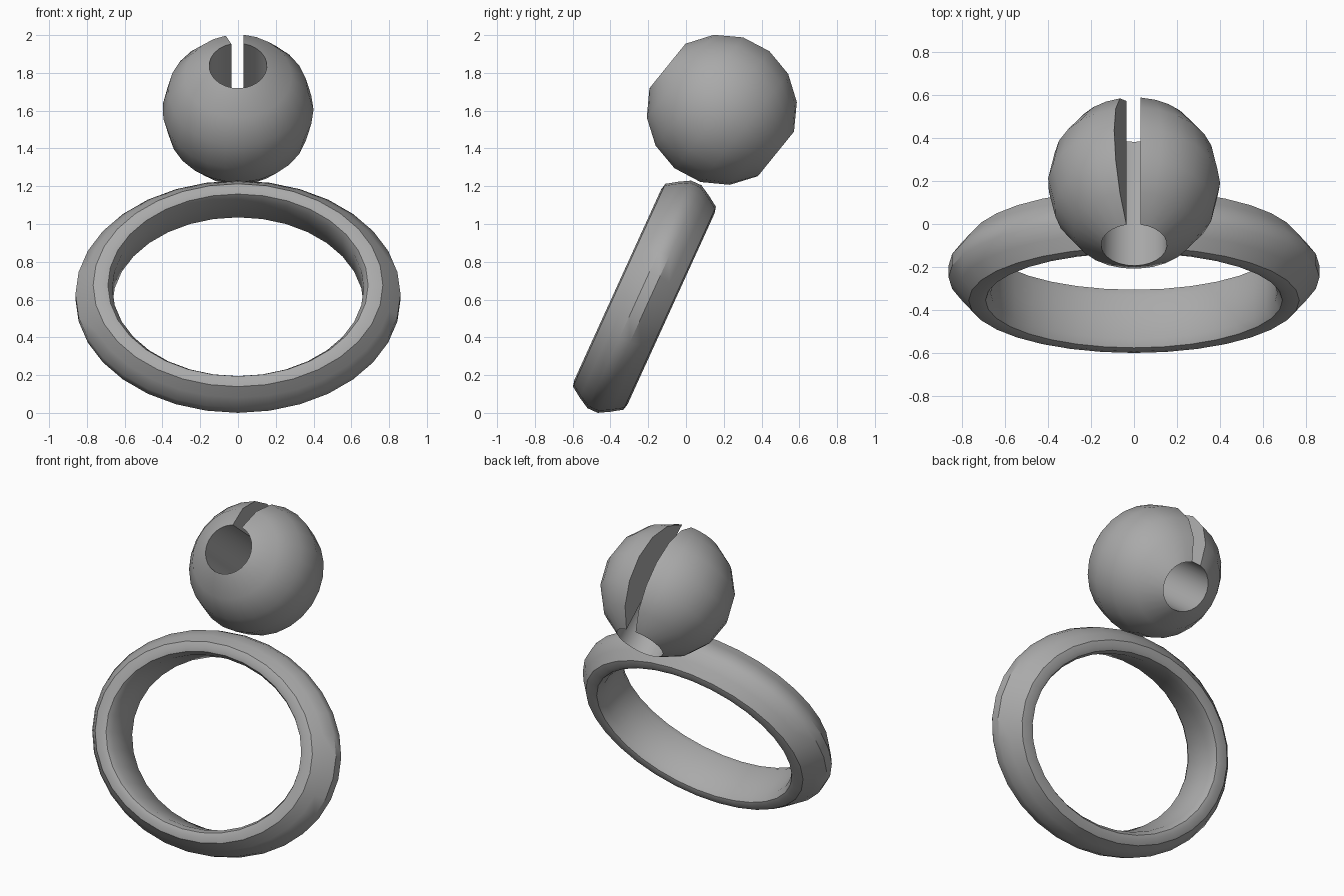
import bpy, bmesh
from math import sin, cos, asin, pi, radians
from mathutils import Vector

if "Cube" in bpy.data.objects:
    bpy.data.objects.remove(bpy.data.objects["Cube"])

GREY = (0.4, 0.4, 0.4, 1)
metal = bpy.data.materials.new("plain grey")
metal.use_nodes = True
metal.diffuse_color = GREY
metal.node_tree.nodes["Principled BSDF"].inputs["Base Color"].default_value = GREY


def loft(name, sections, closed, centre, tilt):
    """Skin a row of closed cross-sections, then place the part tilted about x."""
    bm = bmesh.new()
    rows = [[bm.verts.new(p) for p in s] for s in sections]
    pairs = list(zip(rows, rows[1:]))
    if closed:
        pairs.append((rows[-1], rows[0]))
    else:
        bm.faces.new(rows[0])
        bm.faces.new(rows[-1])
    for a, b in pairs:
        for i in range(len(a)):
            j = (i + 1) % len(a)
            bm.faces.new((a[i], a[j], b[j], b[i]))
    bmesh.ops.recalc_face_normals(bm, faces=bm.faces)
    mesh = bpy.data.meshes.new(name)
    bm.to_mesh(mesh)
    bm.free()
    mesh.materials.append(metal)
    obj = bpy.data.objects.new(name, mesh)
    bpy.context.collection.objects.link(obj)
    obj.location = centre
    obj.rotation_euler.x = tilt
    bpy.ops.object.select_all(action="DESELECT")
    obj.select_set(True)
    bpy.context.view_layer.objects.active = obj
    bpy.ops.object.shade_smooth_by_angle(angle=radians(35))
    return obj


# Bead: a bored sphere revolved about local z, left open as a slot along local +y
R, STEPS = 0.4, 24
arc = [(R * sin(t), R * cos(t)) for t in (radians(22.5 * k) for k in range(1, 8))]
sections = []
for s in range(STEPS + 1):
    f = s / STEPS
    row = []
    for rho, h in arc:
        start = asin(0.03 / rho)              # straight side of the slot
        end = 2 * pi - radians(13.3)          # radial side of the slot
        a = start + (end - start) * f
        row.append(Vector((rho * sin(a), rho * cos(a), h)))
    sections.append(row)
loft("slotted_bead", sections, False, (0, 0.19, 1.605), radians(51))

# Band: oval ring with a domed outside, swept about local z
half = [(0.11, 0.512), (0.148, 0.53), (0.155, 0.555), (0.147, 0.59), (0.09, 0.628), (0.03, 0.662)]
profile = half + [(-n, r) for n, r in reversed(half)]
SEGS = 32
sections = []
for s in range(SEGS):
    a = 2 * pi * s / SEGS
    sections.append([Vector((1.3 * r * sin(a), r * cos(a), n)) for n, r in profile])
loft("oval_band", sections, True, (0, -0.22, 0.615), radians(65.5))
